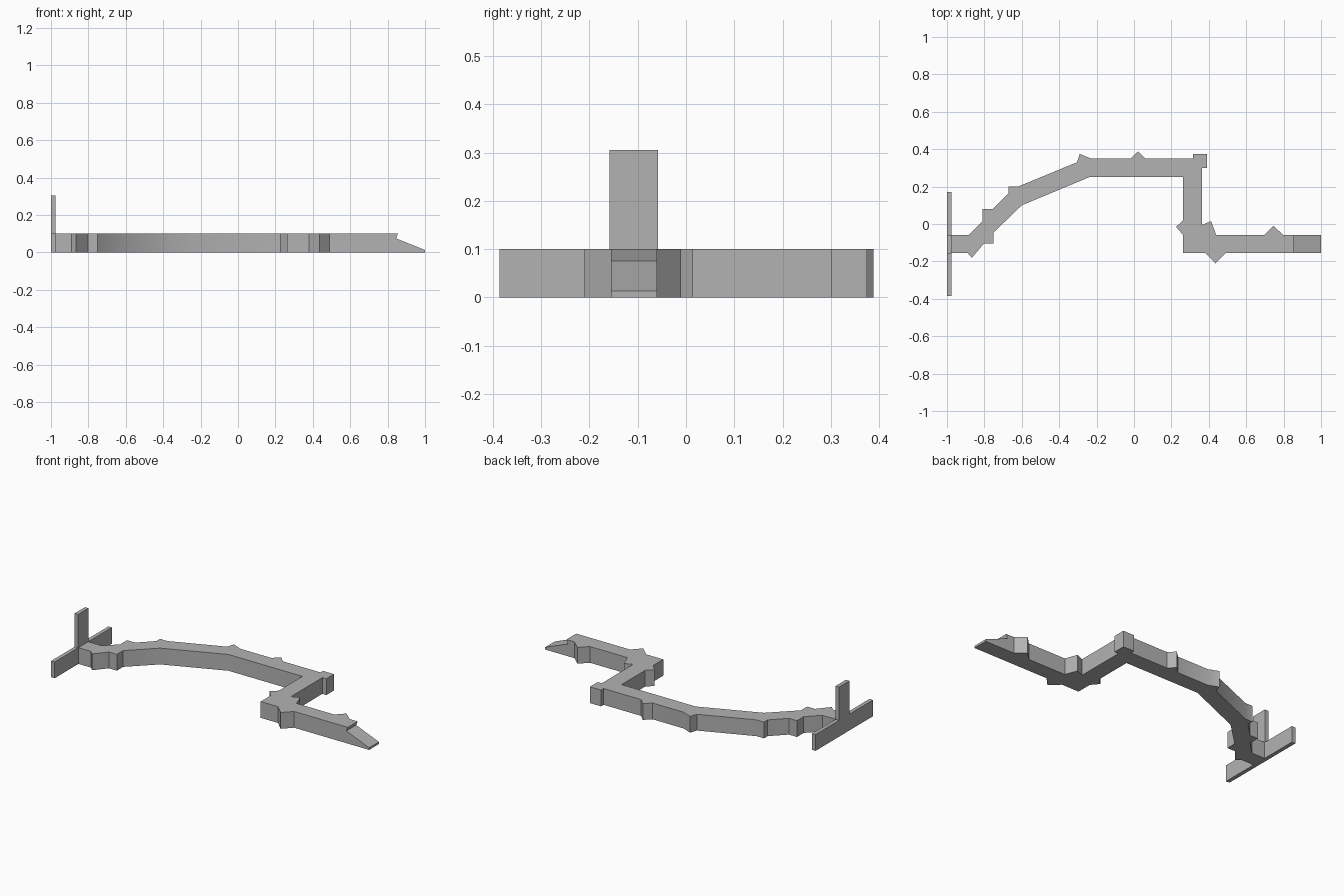
import bpy
import bmesh
import math
from mathutils import Vector

cube = bpy.data.objects.get("Cube")
if cube:
    bpy.data.objects.remove(cube, do_unlink=True)

grey = bpy.data.materials.new("plain grey")
grey.use_nodes = True
grey.diffuse_color = (0.45, 0.45, 0.45, 1)
grey.node_tree.nodes["Principled BSDF"].inputs["Base Color"].default_value = (0.45, 0.45, 0.45, 1)


def extrude_profile(name, points, to_3d, offset):
    """Fill an outline and extrude it into a solid."""
    bm = bmesh.new()
    face = bm.faces.new([bm.verts.new(to_3d(a, b)) for a, b in points])
    result = bmesh.ops.extrude_face_region(bm, geom=[face])
    moved = [v for v in result["geom"] if isinstance(v, bmesh.types.BMVert)]
    bmesh.ops.translate(bm, verts=moved, vec=Vector(offset))
    bmesh.ops.recalc_face_normals(bm, faces=bm.faces)
    mesh = bpy.data.meshes.new(name)
    bm.to_mesh(mesh)
    bm.free()
    mesh.materials.append(grey)
    obj = bpy.data.objects.new(name, mesh)
    bpy.context.collection.objects.link(obj)
    return obj


def activate(obj):
    bpy.ops.object.select_all(action="DESELECT")
    obj.select_set(True)
    bpy.context.view_layer.objects.active = obj


HEIGHT = 0.1

# Winding bar: far edge left to right, then near edge back again
far_edge = [(-0.976, -0.06), (-0.885, -0.06), (-0.81, 0.015), (-0.81, 0.08),
            (-0.755, 0.08), (-0.67, 0.165), (-0.67, 0.2), (-0.62, 0.2),
            (-0.305, 0.33), (-0.29, 0.375), (-0.23, 0.35), (-0.018, 0.35),
            (0.022, 0.388), (0.06, 0.35), (0.315, 0.35), (0.315, 0.375),
            (0.39, 0.375), (0.39, 0.3), (0.363, 0.3), (0.363, -0.005),
            (0.412, 0.015), (0.44, -0.06), (0.695, -0.06), (0.745, -0.01),
            (0.8, -0.06), (1, -0.06)]
near_edge = [(1, -0.155), (0.49, -0.155), (0.437, -0.21), (0.38, -0.155),
             (0.263, -0.155), (0.263, -0.06), (0.225, -0.015), (0.263, 0.02),
             (0.263, 0.25), (-0.24, 0.25), (-0.6, 0.1), (-0.75, -0.045),
             (-0.75, -0.105), (-0.803, -0.105), (-0.866, -0.18),
             (-0.89, -0.155), (-0.976, -0.155)]
bar = extrude_profile("winding_bar", far_edge + near_edge,
                      lambda x, y: (x, y, 0), (0, 0, HEIGHT))

# Sloped, undercut tip
cutter = extrude_profile("tip_cutter",
                         [(0.895, 0.2), (0.845, 0.075), (1, 0.013), (1.1, 0.013), (1.1, 0.2)],
                         lambda x, z: (x, -0.3, z), (0, 0.4, 0))
cutter.hide_render = True
cut = bar.modifiers.new("tip cut", "BOOLEAN")
cut.operation = "DIFFERENCE"
cut.solver = "EXACT"
cut.object = cutter
activate(bar)
bpy.ops.object.modifier_apply(modifier=cut.name)
bpy.data.objects.remove(cutter, do_unlink=True)
bpy.ops.object.shade_smooth_by_angle(angle=math.radians(30))

# End plate: wide base with an upright in the middle
half_plate = [(0.278, 0), (0.278, HEIGHT), (0.05, HEIGHT), (0.05, 0.305)]
plate = half_plate + [(-y, z) for y, z in reversed(half_plate)]
extrude_profile("end_plate", plate,
                lambda y, z: (-1, y - 0.108, z), (0.024, 0, 0))
